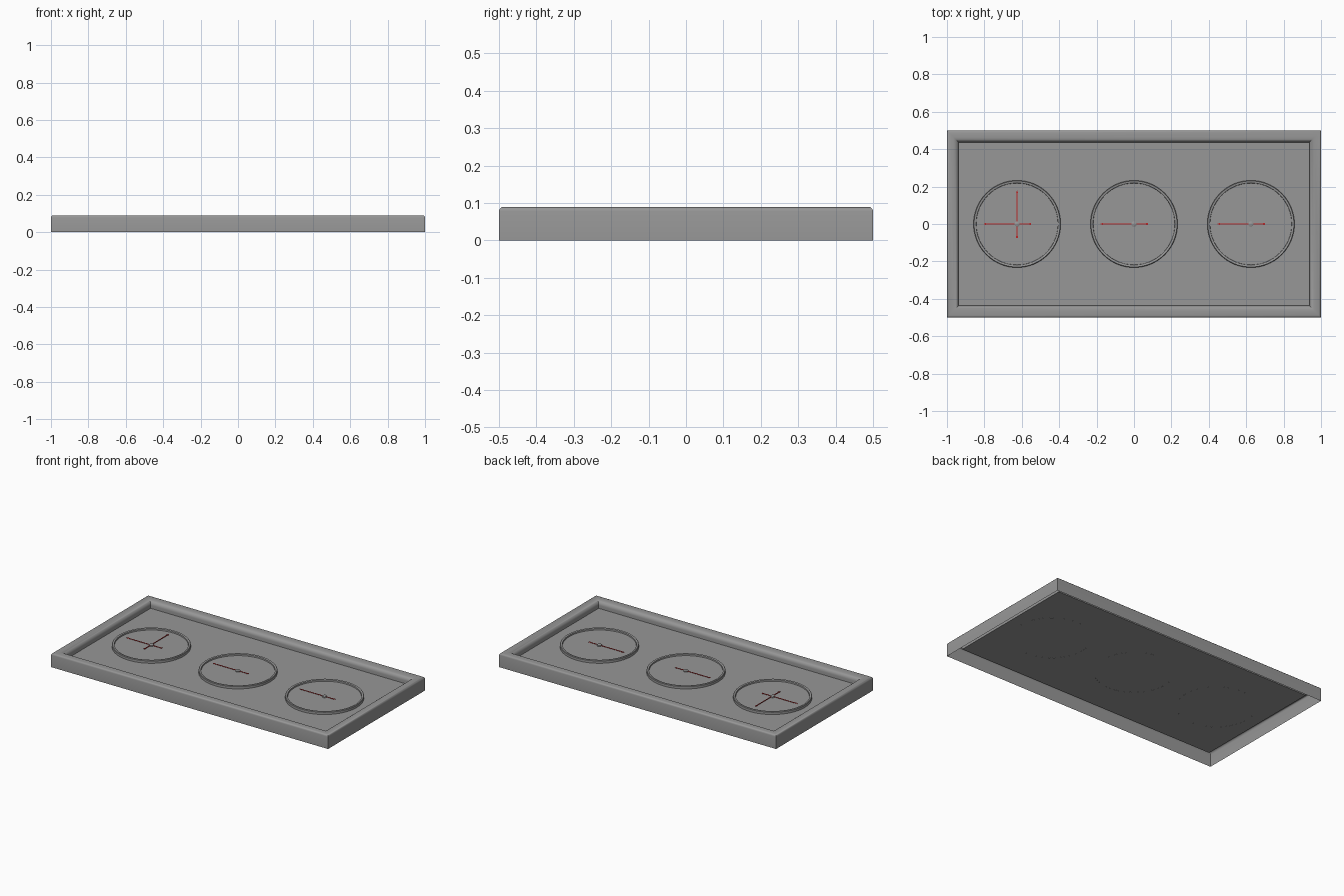
import bpy, bmesh, math

if "Cube" in bpy.data.objects:
    bpy.data.objects.remove(bpy.data.objects["Cube"])

PANEL_Z = 0.042
DIAL_X = (-0.625, 0.0, 0.625)


def make_material(name, color):
    mat = bpy.data.materials.new(name)
    mat.diffuse_color = (*color, 1)
    mat.use_nodes = True
    mat.node_tree.nodes["Principled BSDF"].inputs["Base Color"].default_value = mat.diffuse_color
    return mat


grey = make_material("dark_grey", (0.31, 0.31, 0.31))
red = make_material("needle_red", (0.5, 0.02, 0.02))


def make_object(name, bm, material=grey, smooth=True):
    bmesh.ops.recalc_face_normals(bm, faces=bm.faces)
    mesh = bpy.data.meshes.new(name)
    bm.to_mesh(mesh)
    bm.free()
    obj = bpy.data.objects.new(name, mesh)
    bpy.context.collection.objects.link(obj)
    mesh.materials.append(material)
    if smooth:
        bpy.ops.object.select_all(action='DESELECT')
        obj.select_set(True)
        bpy.context.view_layer.objects.active = obj
        bpy.ops.object.shade_smooth_by_angle(angle=math.radians(35))
    return obj


def bridge(bm, loops):
    for a, b in zip(loops, loops[1:]):
        n = len(a)
        for i in range(n):
            j = (i + 1) % n
            bm.faces.new((a[i], a[j], b[j], b[i]))


def lathe(name, cx, profile, segments=64, cap=False):
    bm = bmesh.new()
    angles = [2 * math.pi * i / segments for i in range(segments)]
    loops = [[bm.verts.new((cx + r * math.cos(a), r * math.sin(a), z)) for a in angles]
             for r, z in profile]
    bridge(bm, loops)
    if cap:
        bm.faces.new(loops[-1])
    return make_object(name, bm)


def needle(name, cx, angle, z):
    # tapered pointer with an arrow tip and a short blunt tail
    half = [(-0.075, 0.005), (-0.065, 0.005), (-0.065, 0.003), (0.165, 0.003),
            (0.165, 0.006), (0.18, 0.0006)]
    outline = half + [(x, -y) for x, y in reversed(half)]
    bm = bmesh.new()
    c, s = math.cos(angle), math.sin(angle)
    loops = [[bm.verts.new((cx + x * c - y * s, x * s + y * c, h)) for x, y in outline]
             for h in (z, z + 0.002)]
    bridge(bm, loops)
    for loop in loops:
        bm.faces.new(loop)
    make_object(name, bm, red, smooth=False)


# Hollow outer frame, mitred: small outer rounding, large soft inner rounding
rim = [(0, 0), (0, 0.078)]
for a in (30, 60, 90):
    t = math.radians(a)
    rim.append((0.012 - 0.012 * math.cos(t), 0.078 + 0.012 * math.sin(t)))
for a in range(0, 91, 15):
    t = math.radians(a)
    rim.append((0.035 + 0.028 * math.sin(t), 0.062 + 0.028 * math.cos(t)))
rim.append((0.063, PANEL_Z))
bm = bmesh.new()
bridge(bm, [[bm.verts.new((sx * (1 - d), sy * (0.5 - d), z))
             for sx, sy in ((-1, -1), (1, -1), (1, 1), (-1, 1))] for d, z in rim])
make_object("frame", bm)

# Recessed base plate
bm = bmesh.new()
bm.faces.new([bm.verts.new((sx * 0.937, sy * 0.437, PANEL_Z))
              for sx, sy in ((-1, -1), (1, -1), (1, 1), (-1, 1))])
make_object("base_plate", bm, smooth=False)

# Three dials: bezel ring, face, hub and pointers
for i, cx in enumerate(DIAL_X, 1):
    lathe(f"dial_bezel_{i}", cx, [(0.233, PANEL_Z - 0.0003), (0.233, 0.057),
                                  (0.230, 0.060), (0.222, 0.060), (0.219, 0.058),
                                  (0.218, 0.049)])
    lathe(f"dial_face_{i}", cx, [(0.218, 0.049), (0.1, 0.049)], cap=True)
    lathe(f"dial_hub_{i}", cx, [(0.014, 0.049), (0.014, 0.056), (0.011, 0.058)],
          segments=24, cap=True)
    needle(f"dial_needle_{i}", cx, math.pi, 0.052)

# The left dial has a second, upright pointer
needle("dial_second_needle", DIAL_X[0], math.pi / 2, 0.0545)
